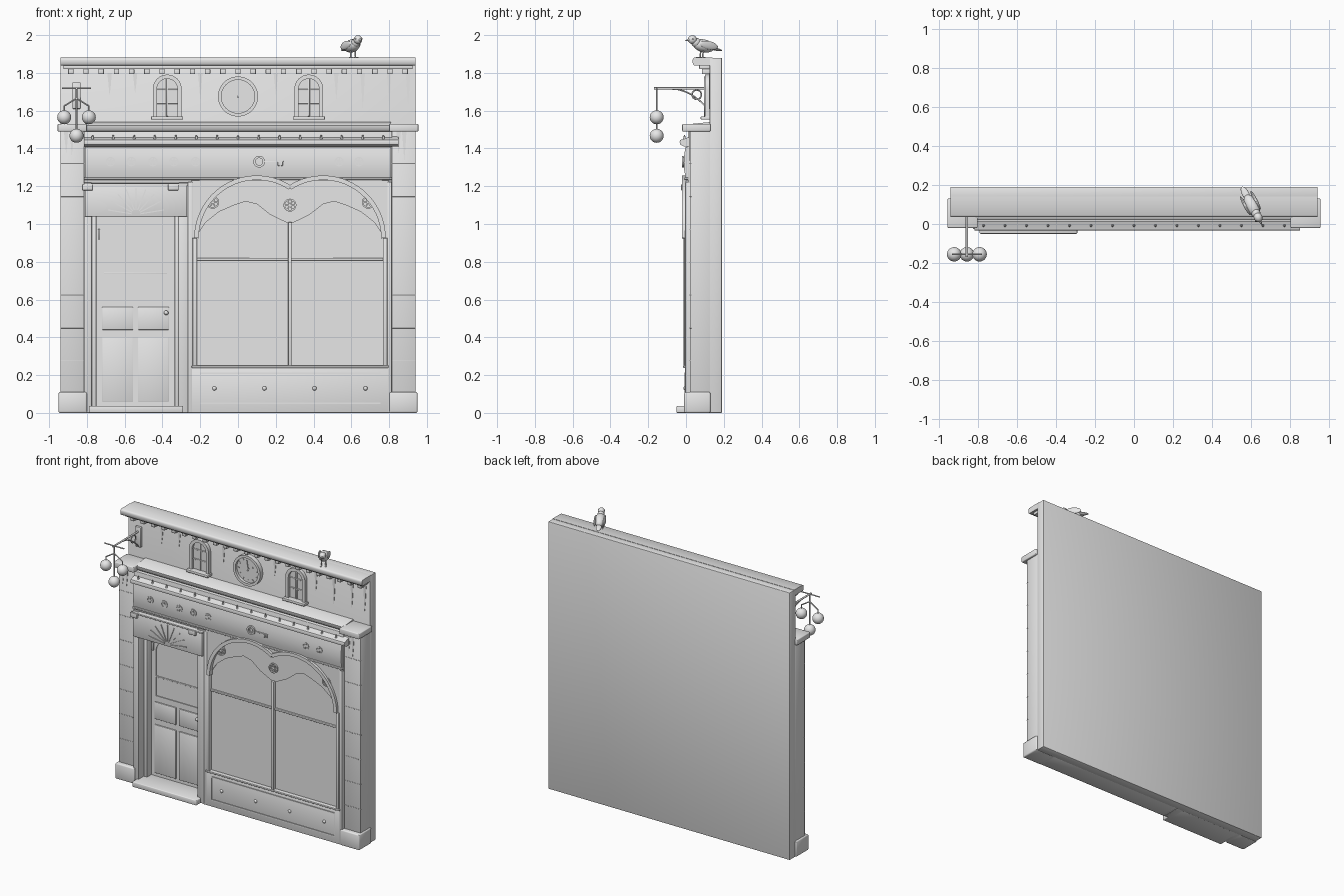
import bpy, bmesh, math, random
from mathutils import Vector, Matrix

if "Cube" in bpy.data.objects:
    bpy.data.objects.remove(bpy.data.objects["Cube"])
random.seed(4)

GREY = bpy.data.materials.new("plain_grey")
GREY.diffuse_color = (0.8, 0.8, 0.8, 1)
GREY.use_nodes = True
GREY.node_tree.nodes["Principled BSDF"].inputs["Base Color"].default_value = GREY.diffuse_color

def finish(name, bm, smooth=None, bevel=0):
    bmesh.ops.recalc_face_normals(bm, faces=bm.faces)
    if bevel:                           # softened edges
        bmesh.ops.bevel(bm, geom=bm.edges[:], offset=bevel, segments=2, profile=.5, affect='EDGES')
    me = bpy.data.meshes.new(name)
    bm.to_mesh(me)
    bm.free()
    me.materials.append(GREY)
    ob = bpy.data.objects.new(name, me)
    bpy.context.collection.objects.link(ob)
    if smooth:
        bpy.ops.object.select_all(action='DESELECT')
        ob.select_set(True)
        bpy.context.view_layer.objects.active = ob
        bpy.ops.object.shade_smooth_by_angle(angle=math.radians(46))
    return ob

def box(name, x0, x1, y0, y1, z0, z1, bevel=.003):
    bm = bmesh.new()
    bmesh.ops.create_cube(bm, size=1, matrix=Matrix.LocRotScale(
        ((x0+x1)/2, (y0+y1)/2, (z0+z1)/2), None, (x1-x0, y1-y0, z1-z0)))
    return finish(name, bm, bevel > 0, min(bevel, .2*min(x1-x0, y1-y0, z1-z0)))

def extrude(name, pts, vec, smooth=None):
    bm = bmesh.new()
    f = bm.faces.new([bm.verts.new(p) for p in pts])
    r = bmesh.ops.extrude_face_region(bm, geom=[f], use_keep_orig=True)
    bmesh.ops.translate(bm, vec=vec, verts=[v for v in r['geom'] if isinstance(v, bmesh.types.BMVert)])
    return finish(name, bm, smooth)

def plate(name, xz, y0, y1):            # front outline pushed back
    return extrude(name, [(x, y0, z) for x, z in xz], (0, y1-y0, 0))

def moulding(name, yz, x0, x1):         # side profile run along x
    return extrude(name, [(x0, y, z) for y, z in yz], (x1-x0, 0, 0), True)

def strip(name, pts, w, y0, y1, closed=False):   # flat bar following a front path
    P = [Vector(p) for p in pts]
    n = len(P)
    bm = bmesh.new()
    rows = []
    for i, p in enumerate(P):
        a, b = (P[i-1], P[(i+1) % n]) if closed else (P[max(i-1, 0)], P[min(i+1, n-1)])
        t = (b-a).normalized()
        o = Vector((-t.y, t.x))*w/2
        rows.append([bm.verts.new((q.x, y, q.y)) for q, y in ((p-o, y0), (p+o, y0), (p+o, y1), (p-o, y1))])
    for i in range(n if closed else n-1):
        A, B = rows[i], rows[(i+1) % n]
        for k in range(4):
            bm.faces.new((A[k], A[(k+1) % 4], B[(k+1) % 4], B[k]))
    if not closed:
        bm.faces.new(rows[0])
        bm.faces.new(rows[-1])
    return finish(name, bm, True)

def rod(name, a, b, r, r2=None, seg=12):
    a, b = Vector(a), Vector(b)
    d = b-a
    bm = bmesh.new()
    bmesh.ops.create_cone(bm, cap_ends=True, segments=seg, radius1=r, radius2=r if r2 is None else r2,
        depth=d.length, matrix=Matrix.Translation((a+b)/2) @ d.to_track_quat('Z', 'Y').to_matrix().to_4x4())
    return finish(name, bm, True)

def ball(name, c, s, rot=None):
    bm = bmesh.new()
    bmesh.ops.create_uvsphere(bm, u_segments=24, v_segments=14, radius=1,
                              matrix=Matrix.LocRotScale(c, rot, s))
    return finish(name, bm, True)

def arc(cx, cz, r, a0, a1, n=24):
    return [(cx+r*math.cos(math.radians(a0+(a1-a0)*i/n)), cz+r*math.sin(math.radians(a0+(a1-a0)*i/n)))
            for i in range(n+1)]

def ring(name, x, z, r, w, y0, y1, n=32):
    return strip(name, arc(x, z, r, 0, 360, n)[:-1], w, y0, y1, True)

# back wall and top cornice
box("back_wall", -.94, .94, .125, .19, 0, 1.88)
moulding("top_cornice", [(.14, 1.84), (.14, 1.882), (.045, 1.881), (.037, 1.876), (.035, 1.868),
                         (.036, 1.846), (.042, 1.84)], -.94, .94)
box("cornice_bed", -.925, .925, .07, .13, 1.82, 1.842)
for i in range(23):
    x = -.885 + i*1.77/22
    box("dentil", x-.014, x+.014, .085, .13, 1.793, 1.822)

# drip streaks on upper wall and pilasters
for x, z in [(-.68, 1.8), (-.545, 1.8), (-.2, 1.8), (.2, 1.8), (.365, 1.8), (.52, 1.8), (.66, 1.8), (.8, 1.8), (.9, 1.8),
             (.85, 1.49), (.88, 1.49), (-.88, 1.49), (-.91, 1.49)]:
    l = random.uniform(.1, .2)
    y = .122 if z > 1.6 else .017
    plate("drip_streak", [(x-.012, z), (x+.012, z), (x+.006, z-l*.6), (x, z-l), (x-.005, z-l*.55)], y, y+.006)

# upper arched windows
for s in (-1, 1):
    x = .375*s
    ol = [(x+.065, 1.57)] + arc(x, 1.715, .065, 0, 180, 16) + [(x-.065, 1.57)]
    strip("upper_window_frame", ol, .022, .1, .127)
    plate("upper_window_glass", ol, .119, .127)
    box("upper_window_bar", x-.005, x+.005, .112, .125, 1.57, 1.78)
    for z in (1.64, 1.71):
        box("upper_window_crossbar", x-.065, x+.065, .114, .125, z-.004, z+.004)
    box("upper_window_sill", x-.085, x+.085, .078, .127, 1.552, 1.57)

# clock
ring("clock_rim", 0, 1.675, .097, .018, .095, .127, 40)
plate("clock_face", arc(0, 1.675, .094, 0, 360, 40)[:-1], .114, .127)
for i in range(12):
    c, s = math.cos(i*math.pi/6), math.sin(i*math.pi/6)
    strip("clock_tick", [(.068*c, 1.675+.068*s), (.083*c, 1.675+.083*s)], .006, .11, .116)
strip("clock_minute_hand", [(0, 1.675), (-.012, 1.742)], .007, .108, .114)
strip("clock_hour_hand", [(0, 1.675), (.038, 1.7)], .009, .108, .114)
rod("clock_pin", (0, .104, 1.675), (0, .12, 1.675), .006)

# pilasters
for s in (-1, 1):
    a = lambda p, q: (min(s*p, s*q), max(s*p, s*q))
    box("pilaster", *a(.815, .94), .02, .13, .1, 1.5)
    for i in range(1, 8):
        box("pilaster_joint", *a(.814, .941), .0185, .03, .1+i*.174, .104+i*.174)
    box("pilaster_base", *a(.80, .95), -.01, .13, 0, .11, .008)
    box("pilaster_capital", *a(.80, .955), -.02, .13, 1.49, 1.53, .005)

# ledge and sign fascia
moulding("ledge", [(.13, 1.54), (.03, 1.53), (.02, 1.522), (.022, 1.5), (.04, 1.485), (.13, 1.485)], -.81, .81)
box("fascia_core", -.815, .815, .01, .13, 1.215, 1.49)
moulding("fascia_cornice", [(.02, 1.462), (-.012, 1.45), (-.03, 1.445), (-.034, 1.435), (-.03, 1.42),
                            (-.01, 1.41), (.02, 1.41)], -.815, .85)
moulding("sign_board", [(.02, 1.41), (-.002, 1.408), (-.009, 1.37), (-.012, 1.325), (-.009, 1.28),
                        (-.002, 1.247), (.02, 1.245)], -.81, .81)
box("sign_lower_bead", -.815, .815, -.01, .02, 1.234, 1.245)
for i in range(15):
    x = -.77 + i*.11
    rod("cornice_stud", (x, -.008, 1.45), (x, -.008, 1.472), .007, .003, 8)

# sign rosettes and key
for x in (-.675, -.565, -.45, -.34, -.225, .535, .64):
    ring("rosette_ring", x, 1.33, .022, .006, -.015, -.008, 20)
    for k in range(3):
        c, s = .02*math.cos(k*math.pi/3+.4), .02*math.sin(k*math.pi/3+.4)
        strip("rosette_spoke", [(x-c, 1.33-s), (x+c, 1.33+s)], .006, -.0145, -.008)
ring("key_bow", .112, 1.33, .025, .012, -.02, -.008, 24)
ring("key_eye", .112, 1.33, .012, .004, -.018, -.008, 16)
box("key_shaft", .138, .24, -.017, -.008, 1.327, 1.333)
for x in (.215, .232):
    box("key_tooth", x-.005, x+.005, -.017, -.008, 1.308, 1.33)

# shop window arches: circles meeting over the middle mullion
M, CX, SP = .275, .1, .925
def twin(r):
    e = math.degrees(math.acos((M-CX)/r))
    left = arc(CX, SP, r, 180, e, 20)
    return left, [(2*M-x, z) for x, z in reversed(left)]
L, R = twin(.32)
plate("arch_spandrel", [(-.25, SP), (-.25, 1.23), (.8, 1.23), (.8, SP)] + R[::-1] + L[::-1][1:], -.002, .05)
for p in (L, R):
    strip("arch_hood", p, .024, -.02, .02)
box("window_glass", -.24, .79, .014, .127, .22, 1.23, 0)
for x0, x1 in ((-.24, -.217), (.767, .79)):
    box("window_jamb", x0, x1, -.01, .04, .24, SP)
for x0, x1 in ((-.265, -.24), (.79, .814)):
    box("window_post", x0, x1, -.004, .13, 0, 1.222)
box("mullion", M-.009, M+.009, -.012, .035, .24, 1.01)
box("transom", -.22, .773, .002, .035, .807, .82)
# tracery heads and rosettes
for m in (0, 1):
    low = [(-.218, .94), (-.17, 1.01), (-.1, 1.065), (-.02, 1.1), (.04, 1.12), (.1, 1.105), (.17, 1.05), (.23, 1.02), (M, 1.0)]
    fx = (lambda x: 2*M-x) if m else (lambda x: x)
    plate("tracery_head", [(fx(x), z) for x, z in low + L[::-1]], .006, .02)
for x, z in ((-.134, 1.115), (M, 1.1), (.69, 1.115)):
    ring("tracery_ring", x, z, .03, .008, -.004, .01, 24)
    for k in range(3):
        c, s = .028*math.cos(k*math.pi/3), .028*math.sin(k*math.pi/3)
        strip("tracery_spoke", [(x-c, z-s), (x+c, z+s)], .007, -.002, .01)

# stall riser
box("stall_riser", -.245, .797, -.004, .13, 0, .24)
box("window_sill", -.245, .797, -.015, .03, .238, .25)
strip("riser_panel_edge", [(-.2, .05), (.755, .05), (.755, .21), (-.2, .21)], .008, -.009, 0, True)
for x in (-.125, .14, .405, .675):
    ball("riser_stud", (x, -.005, .13), (.011, .009, .011))

# doorway
box("door_step", -.79, -.29, -.05, .13, 0, .037, .005)
for x0, x1 in ((-.815, -.775), (-.315, -.265)):
    box("door_jamb", x0, x1, 0, .13, 0, 1.22)
for x0, x1 in ((-.775, -.75), (-.335, -.315)):
    box("door_frame", x0, x1, .06, .13, .03, 1.05)
box("fanlight_panel", -.81, -.27, -.012, .13, 1.04, 1.205)
box("fanlight_bead", -.815, -.265, -.02, .02, 1.203, 1.214)
for i in range(9):
    t = math.radians(10+20*i)
    c, s = math.cos(t), math.sin(t)
    strip("fan_ray", [(-.54+.025*c, 1.05+.025*s), (-.54+.15*c, 1.05+.14*s)], .006, -.018, -.01)
for x in (-.79, -.335):
    box("fanlight_bracket", x-.035, x+.02, -.026, 0, 1.178, 1.21)

# door leaf with glazed top and four panels
box("door_leaf", -.75, -.335, .108, .13, .037, 1.045, 0)
gl = [(-.715, .6), (-.715, .93)] + arc(-.5425, .93, .1725, 180, 0, 20)[1:-1] + [(-.37, .93), (-.37, .6)]
gl = [(x, z if z < .931 else .93+(z-.93)*.55) for x, z in gl]
strip("door_glass_frame", gl, .012, .102, .11, True)
box("door_glass_bar", -.717, -.368, .103, .11, .735, .744)
for x0, x1 in ((-.72, -.555), (-.53, -.365)):
    for z0, z1 in ((.44, .56), (.06, .4)):
        box("door_panel", x0, x1, .1, .112, z0, z1)
ball("door_knob", (-.38, .092, .53), (.012, .014, .012))
box("door_hinge", -.742, -.73, .098, .11, .917, .973)

# hanging bracket with three balls
X, Y = -.855, -.155
box("bracket_plate", X-.022, X+.022, .108, .127, 1.61, 1.75)
rod("bracket_arm", (X, -.17, 1.718), (X, .115, 1.718), .006)
br = [(X, .112-.185*t, 1.615+.1*(1-(1-t)**2)) for t in [i/6 for i in range(7)]]
for a, b in zip(br, br[1:]):
    rod("bracket_brace", a, b, .004, seg=8)
sc = [(X, .057+.025*math.cos(i*math.pi/8), 1.685+.025*math.sin(i*math.pi/8)) for i in range(17)]
for a, b in zip(sc, sc[1:]):
    rod("bracket_scroll", a, b, .004, seg=8)
rod("hanger_crossbar", (X-.077, Y, 1.718), (X+.077, Y, 1.718), .004)
rod("hanger_stem", (X, Y, 1.718), (X, Y, 1.49), .004)
for s in (-1, 1):
    rod("hanger_arm", (X, Y, 1.665), (X+.065*s, Y, 1.625), .004)
    rod("hanger_drop", (X+.065*s, Y, 1.628), (X+.065*s, Y, 1.59), .004)
    ball("hanging_ball", (X+.065*s, Y, 1.565), (.037,)*3)
ball("hanging_ball_low", (X, Y, 1.467), (.037,)*3)

# bird standing on the cornice, facing front right
fwd, side, up = Vector((.47, -.88, 0)), Vector((.88, .47, 0)), Vector((0, 0, 1))
C = Vector((.603, .094, 1.943))
P = lambda f, s, u: C + fwd*f + side*s + up*u
q = (fwd + up*.2).to_track_quat('X', 'Z')
ball("bird_body", P(0, 0, 0), (.062, .035, .034), q)
ball("bird_neck", P(.045, 0, .017), (.028, .023, .025), q)
ball("bird_head", P(.068, 0, .033), (.025, .022, .023), q)
rod("bird_beak", P(.088, 0, .032), P(.114, 0, .026), .008, .001, 8)
ball("bird_tail", P(-.07, 0, -.017), (.04, .018, .008), q)
for s in (-1, 1):
    ball("bird_wing", P(-.015, .03*s, .003), (.055, .009, .022), q)
    ball("bird_eye", P(.077, .019*s, .037), (.004,)*3)
    rod("bird_leg", P(.01, .014*s, -.02), P(.015, .014*s, -.064), .004, seg=8)
    rod("bird_foot", P(0, .014*s, -.062), P(.038, .016*s, -.062), .004, seg=8)
